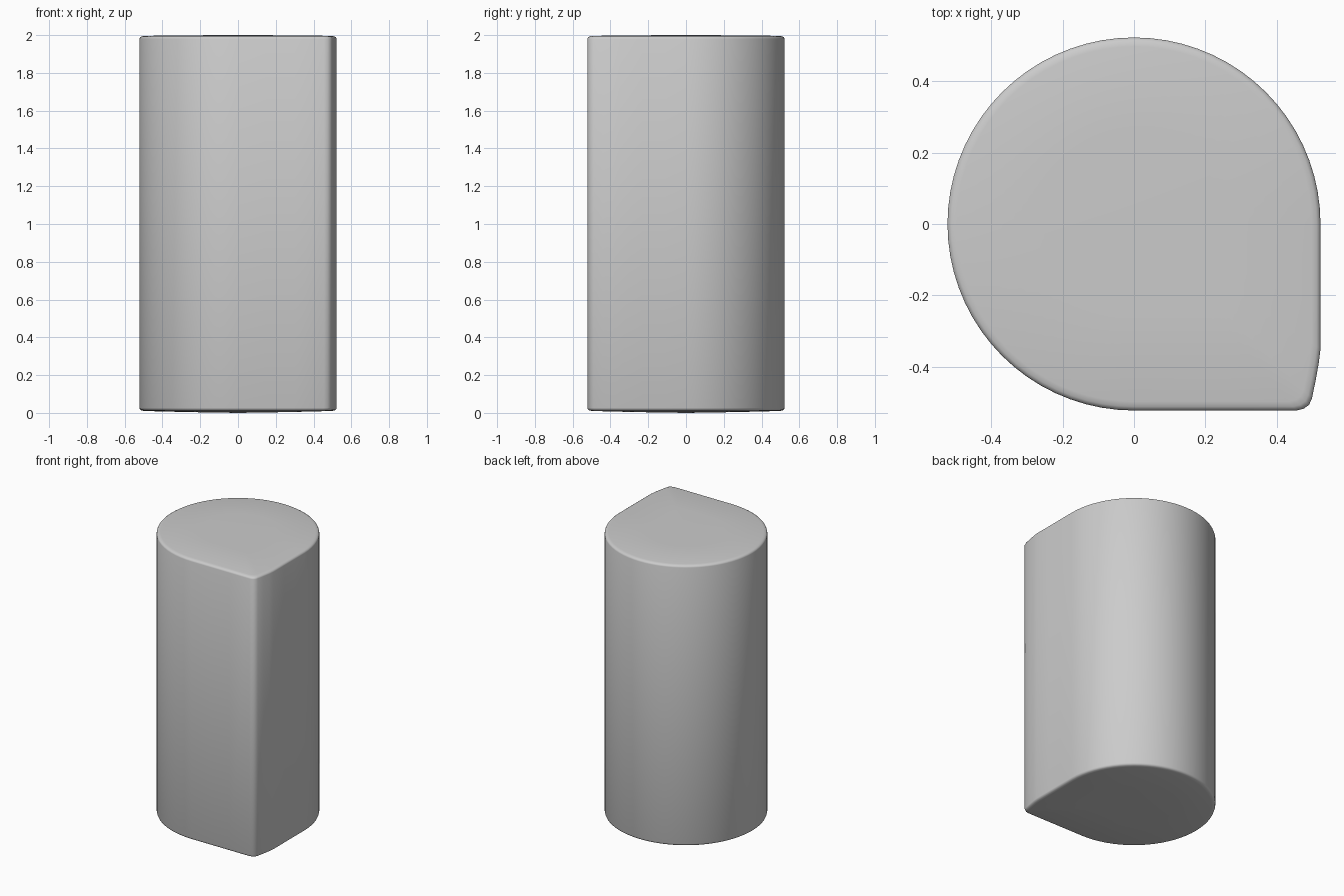
import bpy, bmesh, math

if "Cube" in bpy.data.objects:
    bpy.data.objects.remove(bpy.data.objects["Cube"])

R = 0.522

# Teardrop outline: three-quarter circle running into a softened corner
outline = [(R * math.cos(math.radians(a)), R * math.sin(math.radians(a)))
           for a in range(0, 271, 5)]
outline += [(0.15, -R), (0.30, -R), (0.455, -R), (0.475, -0.517), (0.49, -0.506),
            (0.498, -0.488), (0.508, -0.44), (0.517, -0.39),
            (R, -0.35), (R, -0.23), (R, -0.11)]

# Levels as (height, inset): slightly domed ends with softly rounded rims
levels = [(0.004, 0.27), (0.010, 0.025), (0.013, 0.011), (0.018, 0.003), (0.027, 0.0),
          (1.980, 0.0), (1.988, 0.003), (1.993, 0.011), (1.996, 0.025), (1.999, 0.27)]

bm = bmesh.new()
rings = []
for z, inset in levels:
    s = 1 - inset / R
    rings.append([bm.verts.new((x * s, y * s, z)) for x, y in outline])

# Skin between neighbouring levels
n = len(outline)
for low, high in zip(rings, rings[1:]):
    for i in range(n):
        j = (i + 1) % n
        bm.faces.new((low[i], low[j], high[j], high[i]))

# Domed end caps
for ring, z in ((rings[0], 0.0), (rings[-1], 2.0)):
    tip = bm.verts.new((0, 0, z))
    for i in range(n):
        bm.faces.new((ring[i], ring[(i + 1) % n], tip))

bmesh.ops.recalc_face_normals(bm, faces=bm.faces[:])
mesh = bpy.data.meshes.new("teardrop_column")
bm.to_mesh(mesh)
bm.free()
column = bpy.data.objects.new("teardrop_column", mesh)
bpy.context.collection.objects.link(column)

# Smooth shading across the rounded rims
bpy.context.view_layer.objects.active = column
column.select_set(True)
bpy.ops.object.shade_smooth_by_angle(angle=math.radians(50))
